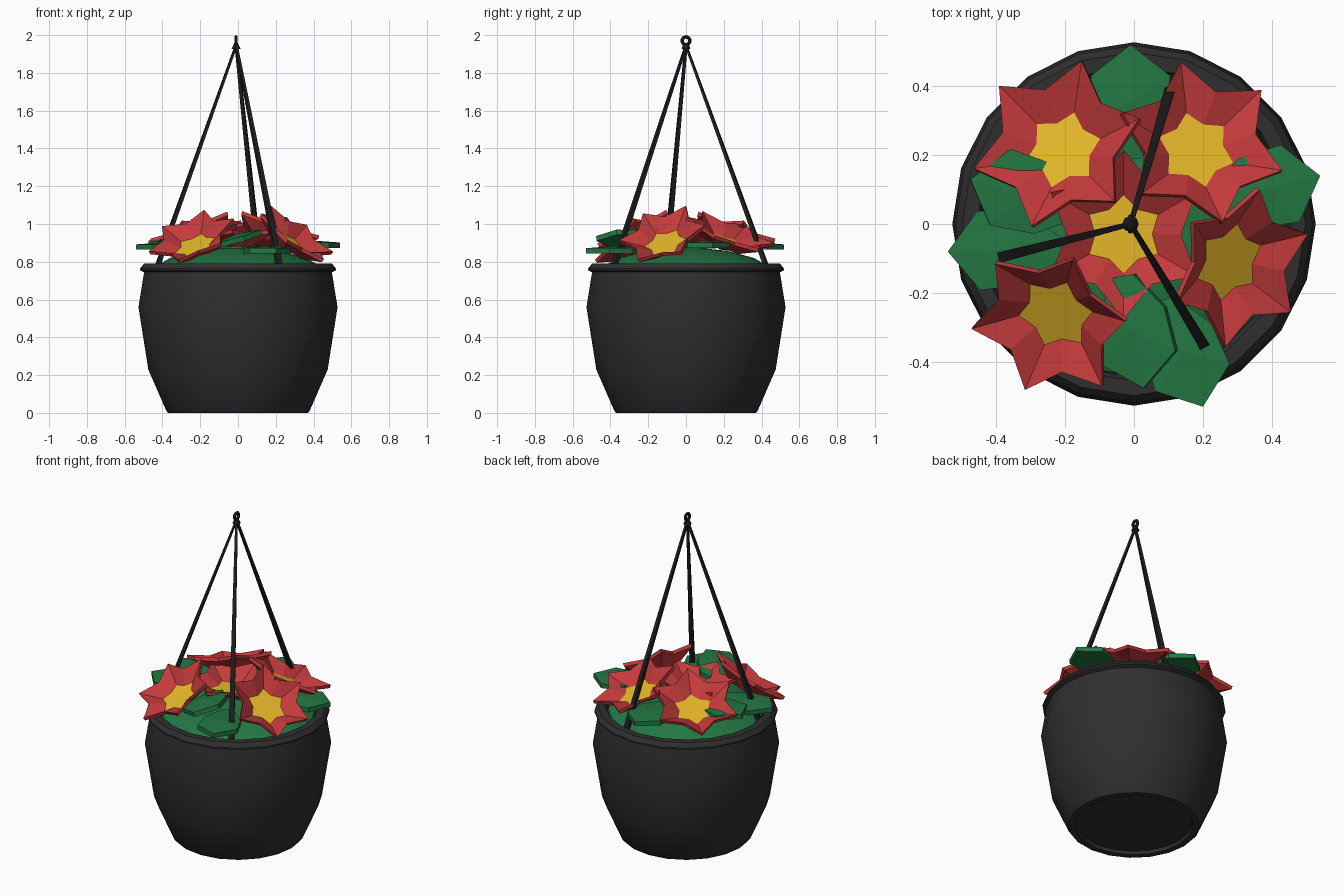
import bpy, bmesh, math
from mathutils import Vector, Matrix

if "Cube" in bpy.data.objects:
    bpy.data.objects.remove(bpy.data.objects["Cube"])


def material(name, rgb):
    m = bpy.data.materials.new(name)
    m.diffuse_color = (*rgb, 1)
    m.use_nodes = True
    m.node_tree.nodes["Principled BSDF"].inputs["Base Color"].default_value = m.diffuse_color
    return m


CHARCOAL = material("charcoal plastic", (0.028, 0.028, 0.028))
BLACK = material("black strap", (0.014, 0.014, 0.014))
RED = material("petal red", (0.56, 0.043, 0.045))
YELLOW = material("flower yellow", (0.78, 0.47, 0.022))
GREEN = material("leaf green", (0.017, 0.185, 0.055))


def finish(name, bm, mats, matrix=None, smooth=False):
    bmesh.ops.recalc_face_normals(bm, faces=bm.faces)
    me = bpy.data.meshes.new(name)
    bm.to_mesh(me)
    bm.free()
    for m in mats:
        me.materials.append(m)
    ob = bpy.data.objects.new(name, me)
    bpy.context.collection.objects.link(ob)
    if matrix:
        ob.matrix_world = matrix
    if smooth:
        bpy.ops.object.select_all(action='DESELECT')
        ob.select_set(True)
        bpy.context.view_layer.objects.active = ob
        bpy.ops.object.shade_smooth_by_angle(angle=math.radians(30))
    return ob


def bridge(bm, a, b):
    n = len(a)
    return [bm.faces.new((a[i], a[(i + 1) % n], b[(i + 1) % n], b[i])) for i in range(n)]


def lathe(name, profile, mat, sides=20):
    bm = bmesh.new()
    rings = []
    for r, z in profile:
        rings.append([bm.verts.new((r * math.cos(math.tau * i / sides),
                                    r * math.sin(math.tau * i / sides), z))
                      for i in range(sides)])
    for a, b in zip(rings, rings[1:]):
        bridge(bm, a, b)
    bm.faces.new(rings[0])
    bm.faces.new(rings[-1])
    return finish(name, bm, [mat], smooth=True)


# Pot with recessed base and rolled rim
lathe("pot", [(0.30, 0.02), (0.33, 0.02), (0.335, 0.0), (0.37, 0.0), (0.38, 0.012),
              (0.475, 0.23), (0.527, 0.56), (0.497, 0.745), (0.518, 0.755),
              (0.518, 0.765), (0.498, 0.79), (0.455, 0.79), (0.44, 0.755)], CHARCOAL)
# Foliage mound
lathe("foliage_mound", [(0.445, 0.75), (0.44, 0.775), (0.36, 0.82), (0.22, 0.858),
                        (0.08, 0.872)], GREEN)


def aim(pos, az, tilt, spin):
    """Tilt the z axis by tilt towards azimuth az, after spinning about z."""
    axis = Vector((-math.sin(az), math.cos(az), 0))
    return (Matrix.Translation(pos) @ Matrix.Rotation(tilt, 4, axis)
            @ Matrix.Rotation(spin, 4, 'Z'))


# Six-pointed cupped flowers with yellow star centres
def flower(name, pos, az, tilt, spin, radius):
    bm = bmesh.new()

    def star(tip, notch, zt, zn):
        out = []
        for i in range(12):
            r, z = (tip, zt) if i % 2 == 0 else (notch, zn)
            a = math.tau * i / 12
            out.append(bm.verts.new((r * math.cos(a), r * math.sin(a), z)))
        return out
    inner = star(0.115, 0.083, 0, 0)
    outer = star(radius, radius * 0.68, 0.07, 0.055)
    back_outer = star(radius, radius * 0.68, 0.05, 0.035)
    back_inner = star(0.115, 0.083, -0.02, -0.02)
    bm.faces.new(inner).material_index = 1
    bridge(bm, inner, outer)
    bridge(bm, outer, back_outer)
    bridge(bm, back_outer, back_inner)
    bm.faces.new(back_inner)
    finish(name, bm, [RED, YELLOW],
           aim(pos, math.radians(az), math.radians(tilt), math.radians(spin)))


flower("flower_back_left", (-0.206, 0.215, 0.905), 135, 22, 15, 0.255)
flower("flower_back_right", (0.18, 0.215, 0.905), 55, 24, 42, 0.25)
flower("flower_right", (0.276, -0.11, 0.90), -25, 38, 21, 0.237)
flower("flower_front_left", (-0.227, -0.26, 0.885), -122, 34, 8, 0.24)
flower("flower_middle", (-0.03, -0.03, 0.90), 0, 0, 30, 0.245)


# Thick faceted leaves: origin at the tip, growing back along -x
def leaf(name, tip, az, pitch=0, roll=0):
    bm = bmesh.new()
    outline = [(0, 0), (-0.09, 0.115), (-0.22, 0.105), (-0.33, 0.03),
               (-0.33, -0.03), (-0.22, -0.105), (-0.09, -0.115)]
    top = [bm.verts.new((x, y, 0.012)) for x, y in outline]
    low = [bm.verts.new((x, y, -0.016)) for x, y in outline]
    crown = bm.verts.new((-0.17, 0, 0.024))
    for i in range(7):
        bm.faces.new((top[i], top[(i + 1) % 7], crown))
    bridge(bm, top, low)
    bm.faces.new(low)
    finish(name, bm, [GREEN], Matrix.Translation(tip)
           @ Matrix.Rotation(math.radians(az), 4, 'Z')
           @ Matrix.Rotation(math.radians(pitch), 4, 'Y')
           @ Matrix.Rotation(math.radians(roll), 4, 'X'))


leaf("leaf_back", (-0.01, 0.52, 0.88), 90)
leaf("leaf_right", (0.54, 0.14, 0.89), 14)
leaf("leaf_left_upper", (-0.475, 0.13, 0.90), 165, -3)
leaf("leaf_left_lower", (-0.54, -0.08, 0.88), 182)
leaf("leaf_front", (0.03, -0.475, 0.925), -80, 0, 17)
leaf("leaf_front_right", (0.20, -0.53, 0.86), -70)


# Three tapered straps meeting at the hanger
def strap(name, az):
    a = math.radians(az)
    rad = Vector((math.cos(a), math.sin(a), 0))
    tan = Vector((-math.sin(a), math.cos(a), 0))
    bm = bmesh.new()
    ends = []
    for p, w, t in ((rad * 0.44 + Vector((0, 0, 0.775)), 0.016, 0.012),
                    (Vector((-0.01, 0, 1.945)), 0.007, 0.006)):
        ends.append([bm.verts.new(p + tan * w * s + rad * t * q)
                     for s, q in ((1, 1), (-1, 1), (-1, -1), (1, -1))])
    bridge(bm, *ends)
    for e in ends:
        bm.faces.new(e)
    finish(name, bm, [BLACK])


for i, az in enumerate((75, 194, 300)):
    strap(f"strap_{i + 1}", az)

# Hanger collar and ring
bpy.ops.mesh.primitive_cone_add(vertices=8, radius1=0.024, radius2=0.01, depth=0.03,
                                location=(-0.01, 0, 1.942))
bpy.context.object.name = "hanger_collar"
bpy.context.object.data.materials.append(BLACK)
bpy.ops.mesh.primitive_torus_add(major_segments=10, minor_segments=6, major_radius=0.021,
                                 minor_radius=0.009, location=(-0.01, 0, 1.97),
                                 rotation=(0, math.pi / 2, 0))
bpy.context.object.name = "hanger_ring"
bpy.context.object.data.materials.append(BLACK)
